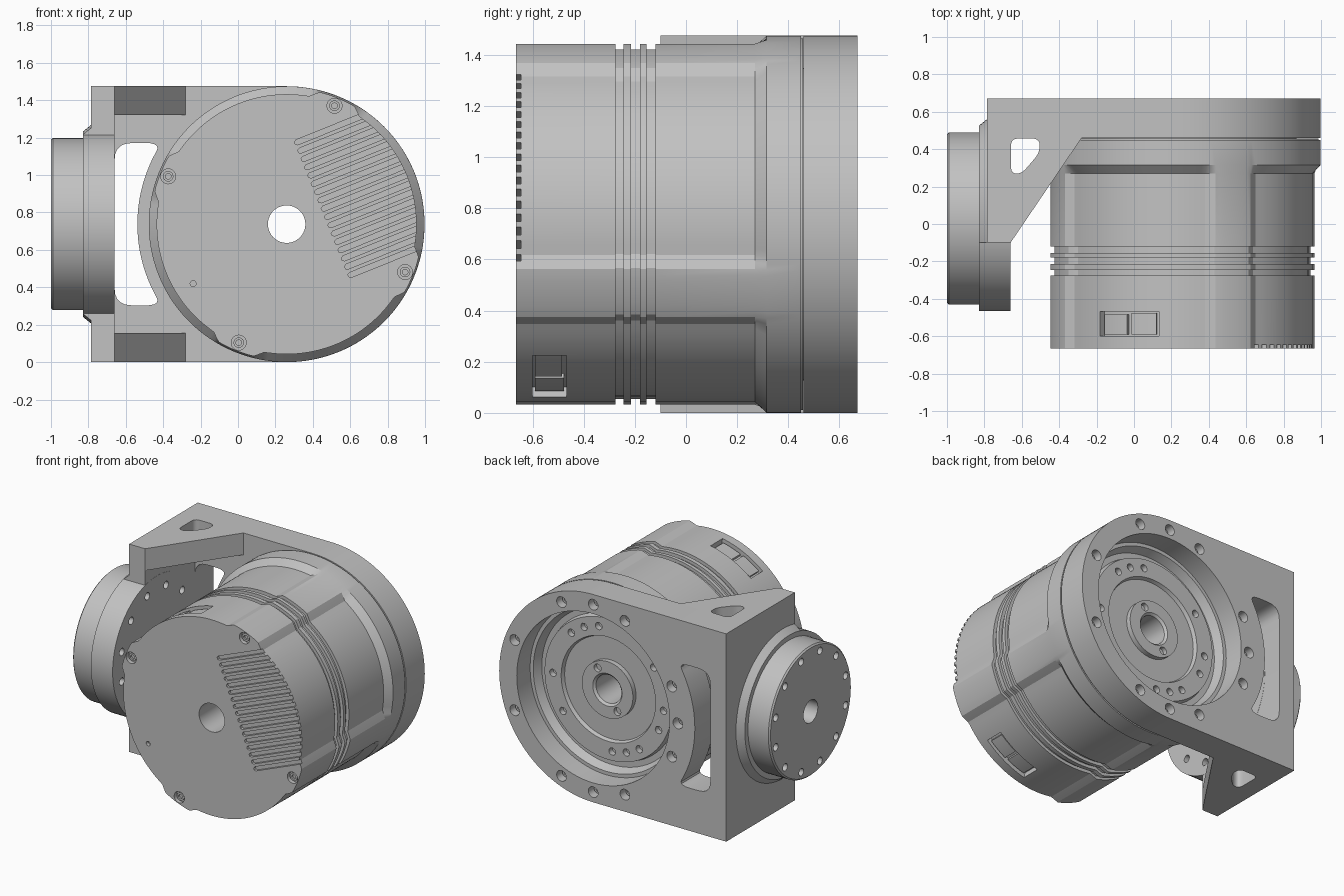
import bpy, bmesh, math

if "Cube" in bpy.data.objects:
    bpy.data.objects.remove(bpy.data.objects["Cube"])

grey = bpy.data.materials.new("machined_grey")
grey.diffuse_color = (0.54, 0.54, 0.54, 1)
grey.use_nodes = True
grey.node_tree.nodes["Principled BSDF"].inputs["Base Color"].default_value = grey.diffuse_color
CX, CZ = 0.26, 0.7375      # motor axis (runs along y)
FY = 0.03                  # mounting flange axis (runs along x)


def place(axis, a, b, t):
    return {"x": (t, a, b), "y": (a, t, b), "z": (a, b, t)}[axis]


def polar(r, deg, c=(CX, CZ)):
    return (c[0] + r * math.cos(math.radians(deg)), c[1] + r * math.sin(math.radians(deg)))


def circle(c, r, n=24):
    return [polar(r, 360 * i / n, c) for i in range(n)]


def sector(r0, r1, a0, a1, n=10):
    arc = [a0 + (a1 - a0) * i / n for i in range(n + 1)]
    return [polar(r1, a) for a in arc] + [polar(r0, a) for a in reversed(arc)]


def rounded(points, d, n=5):
    """Round every corner of an outline."""
    out = []
    for i, p in enumerate(points):
        ends = []
        for q in (points[i - 1], points[(i + 1) % len(points)]):
            l = math.dist(p, q)
            k = min(d, l * 0.45) / l
            ends.append((p[0] + (q[0] - p[0]) * k, p[1] + (q[1] - p[1]) * k))
        for j in range(n + 1):
            t = j / n
            out.append(tuple((1 - t) ** 2 * ends[0][m] + 2 * t * (1 - t) * p[m] + t * t * ends[1][m]
                             for m in (0, 1)))
    return out


def finish(name, bm):
    bmesh.ops.recalc_face_normals(bm, faces=bm.faces)
    me = bpy.data.meshes.new(name)
    bm.to_mesh(me)
    bm.free()
    me.materials.append(grey)
    ob = bpy.data.objects.new(name, me)
    bpy.context.collection.objects.link(ob)
    return ob


def prisms(name, items):
    """Mesh of extruded outlines: (axis, outline, low, high)."""
    bm = bmesh.new()
    for axis, pts, lo, hi in items:
        a = [bm.verts.new(place(axis, p[0], p[1], lo)) for p in pts]
        b = [bm.verts.new(place(axis, p[0], p[1], hi)) for p in pts]
        bm.faces.new(a)
        bm.faces.new(b)
        for i in range(len(pts)):
            j = (i + 1) % len(pts)
            bm.faces.new((a[i], a[j], b[j], b[i]))
    return finish(name, bm)


def turned(name, axis, c, sections, n):
    """Closed ring of sections (radius or radius function, position)."""
    bm = bmesh.new()
    rings = []
    for r, t in sections:
        ring = []
        for i in range(n):
            deg = 360 * i / n
            ring.append(bm.verts.new(place(axis, *polar(r(deg) if callable(r) else r, deg, c), t)))
        rings.append(ring)
    for k, b in enumerate(rings):
        a = rings[k - 1]
        for i in range(n):
            j = (i + 1) % n
            bm.faces.new((a[i], a[j], b[j], b[i]))
    return finish(name, bm)


def cut(ob, items):
    tool = prisms("cutter", items)
    tool.hide_render = True
    m = ob.modifiers.new("cut", "BOOLEAN")
    m.operation, m.solver, m.object = "DIFFERENCE", "EXACT", tool
    bpy.context.view_layer.objects.active = ob
    bpy.ops.object.modifier_apply(modifier=m.name)
    bpy.data.objects.remove(tool)


# Motor housing: four raised lobes with recessed panels between them
LOBES = (68, 158, 248, 338)


def housing(offset):
    def radius(deg):
        d = min(abs((deg - l + 180) % 360 - 180) for l in LOBES)
        t = max(0, min(1, (12.5 - d) / 5))
        return 0.695 + offset + 0.033 * t * t * (3 - 2 * t)
    return radius


sections = [(0.1, -0.665), (housing(0), -0.665)]
for y0, y1 in ((-0.275, -0.245), (-0.215, -0.18), (-0.155, -0.12)):      # cooling grooves
    sections += [(housing(0), y0), (housing(-0.022), y0), (housing(-0.022), y1), (housing(0), y1)]
sections += [(housing(0), 0.27), (0.737, 0.315), (0.737, 0.45), (0.727, 0.45), (0.727, 0.458),
             (0.61, 0.458), (0.61, 0.52), (0.575, 0.52), (0.55, 0.46), (0.51, 0.46),
             (0.5, 0.5), (0.37, 0.5), (0.36, 0.475), (0.2, 0.475), (0.2, 0.51),
             (0.115, 0.51), (0.1, 0.495)]
body = turned("motor_housing", "y", (CX, CZ), sections, 180)

# Cooling slots in the front cap, bolt seats, connector windows, output bolt holes
cuts = []
ca, sa = math.cos(math.radians(22)), math.sin(math.radians(22))
for i in range(17):
    v = 0.385 - i * 0.0478
    slot = [(0.8, v + 0.014), (0.215, v + 0.014), (0.203, v + 0.007),
            (0.203, v - 0.007), (0.215, v - 0.014), (0.8, v - 0.014)]
    cuts.append(("y", [(CX + u * ca - w * sa, CZ + u * sa + w * ca) for u, w in slot], -0.7, -0.645))
for a in LOBES:
    cuts.append(("y", circle(polar(0.683, a), 0.04), -0.7, -0.635))
cuts.append(("y", circle((-0.24, 0.42), 0.016, 12), -0.7, -0.64))
WINDOWS = (115, 298)
for a in WINDOWS:
    cuts.append(("y", sector(0.655, 0.8, a - 14.5, a + 14.5), -0.6, -0.467))
for a in (48, 64, 80, 0, 325, 236, 251, 266, 145, 185, 205):
    cuts.append(("y", circle(polar(0.435, a), 0.026, 16), 0.46, 0.6))
for a in (60, 240):
    cuts.append(("y", circle(polar(0.155, a), 0.028, 16), 0.48, 0.6))
cut(body, cuts)

# Bolt heads and connectors sitting in their recesses
for a in LOBES:
    turned("cap_bolt", "y", polar(0.683, a),
           [(0.015, -0.652), (0.028, -0.652), (0.028, -0.62), (0.015, -0.64)], 18)
for a in WINDOWS:
    prisms("connector", [("y", sector(0.64, 0.68, a + 1, a + 13), -0.59, -0.485),
                         ("y", sector(0.64, 0.675, a - 13, a - 1), -0.59, -0.477)])

# Bracket back plate: rounded end, bore, bolt holes and curved window
plate = [(-0.785, 0), (-0.785, 2 * CZ)] + [polar(0.7375, 90 - 180 * i / 72) for i in range(73)]
back = prisms("bracket_back_plate", [("y", plate, 0.46, 0.67)])
window = [(-0.66, 0.305), (-0.66, 1.17)] + [polar(0.8, 147 + 66 * i / 8) for i in range(9)]
cut(back, [("y", circle((CX, CZ), 0.6, 96), 0.3, 0.9)])
cut(back, [("y", rounded(window, 0.09), 0.3, 0.9)])
RING = (22, 68, 90, 112, 158, 180, 202, 248, 270, 292, 338)
cut(back, [("y", circle(polar(0.665, a), 0.038, 20), 0.6, 0.8) for a in RING])

# Bracket arm: side plate with top and bottom gussets
gusset = [(-0.785, 0.46), (-0.785, -0.1), (-0.66, -0.1), (-0.28, 0.46)]
arm = prisms("bracket_arm", [("z", gusset, 0, 2 * CZ)])
cut(arm, [("z", [(-0.66, -0.5), (0.2, -0.5), (0.2, 0.6), (-0.66, 0.6)], 0.155, 1.32)])
cut(arm, [("x", circle((FY, CZ), 0.48, 96), -0.9, -0.6)])
hole = rounded([(-0.658, 0.457), (-0.505, 0.457), (-0.505, 0.38), (-0.6, 0.27), (-0.658, 0.27)], 0.04)
cut(arm, [("z", hole, -0.1, 0.25), ("z", hole, 1.25, 1.6)])

# Bolts at the bottom of the bracket holes
for a in RING:
    turned("bracket_bolt", "y", polar(0.665, a),
           [(0.014, 0.62), (0.028, 0.62), (0.028, 0.59), (0.014, 0.59)], 16)

# Mounting flange with bolt circles on both faces
flange = turned("mounting_flange", "x", (FY, CZ),
                [(0.08, -1), (0.45, -1), (0.46, -0.99), (0.46, -0.83), (0.495, -0.83),
                 (0.495, -0.659), (0.08, -0.659)], 96)
cuts = []
for i in range(12):
    p = polar(0.405, 15 + 30 * i, (FY, CZ))
    cuts += [("x", circle(p, 0.026, 16), -1.1, -0.95), ("x", circle(p, 0.026, 16), -0.72, -0.6)]
cut(flange, cuts)

# Sloped collar where the flange meets the side plate
collar = turned("flange_collar", "x", (FY, CZ),
                [(0.48, -0.83), (0.495, -0.83), (0.535, -0.78), (0.48, -0.78)], 96)
cut(collar, [("x", [(-0.8, 0), (-0.1, 0), (-0.1, 1.5), (-0.8, 1.5)], -0.9, -0.7)])

# Smooth the round surfaces, keep machined edges sharp
bpy.ops.object.select_all(action="DESELECT")
for ob in bpy.context.scene.objects:
    ob.select_set(True)
    bpy.context.view_layer.objects.active = ob
bpy.ops.object.shade_smooth_by_angle(angle=math.radians(25))
